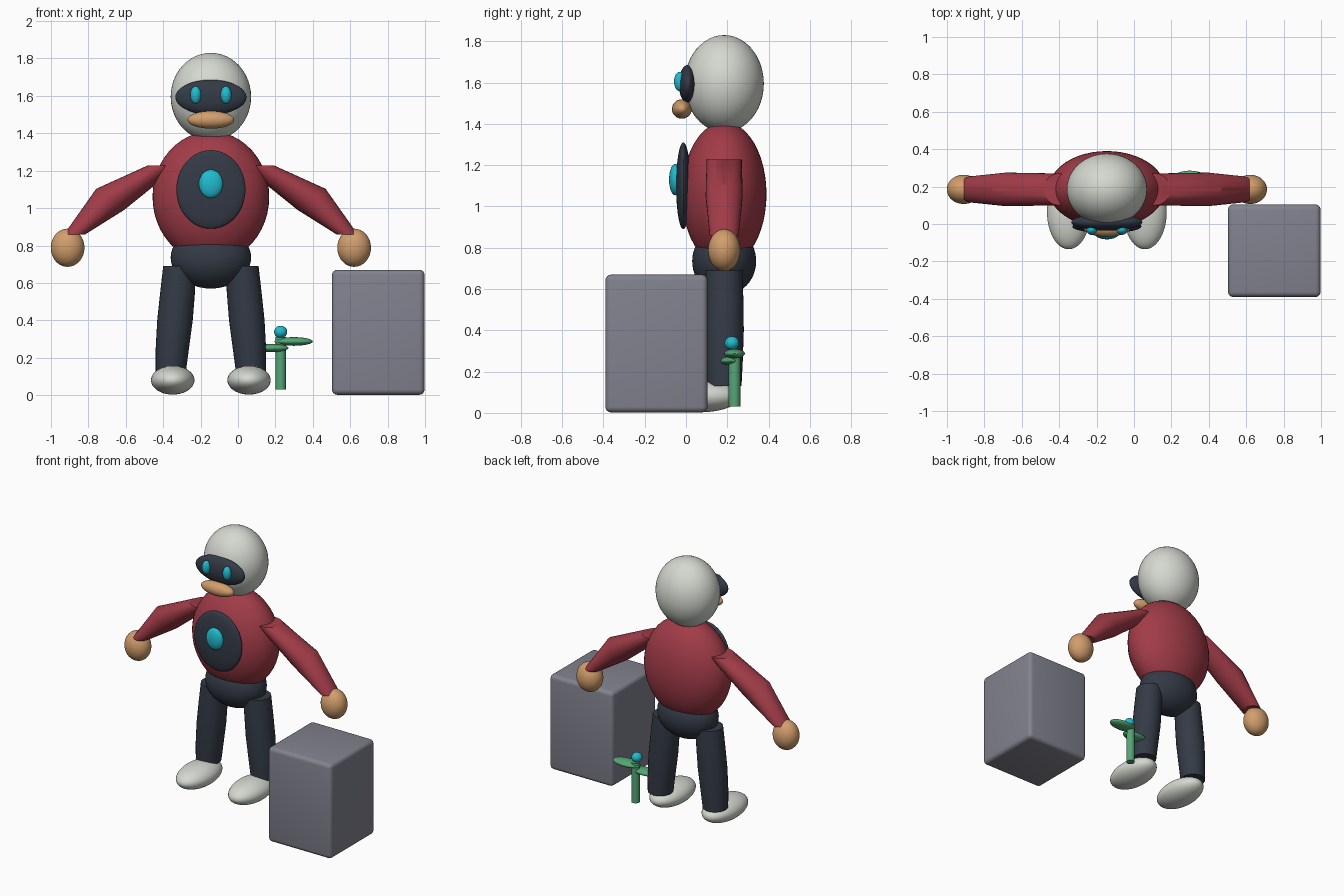
import bpy, bmesh
from math import cos, sin, pi, radians
from mathutils import Vector

cube = bpy.data.objects.get("Cube")
if cube:
    bpy.data.objects.remove(cube, do_unlink=True)


def material(name, rgb):
    m = bpy.data.materials.new(name)
    m.use_nodes = True
    m.diffuse_color = (*rgb, 1)
    m.node_tree.nodes["Principled BSDF"].inputs["Base Color"].default_value = (*rgb, 1)
    return m


red = material("jacket red", (0.36, 0.045, 0.065))
pale = material("pale grey", (0.66, 0.69, 0.63))
navy = material("dark navy", (0.034, 0.043, 0.062))
cyan = material("bright cyan", (0.015, 0.5, 0.62))
tan = material("warm tan", (0.64, 0.34, 0.15))
green = material("leaf green", (0.09, 0.38, 0.18))
grey = material("crate grey", (0.22, 0.225, 0.27))

MID_X, MID_Y = -0.145, 0.185   # centre line of the figure


def finish(bm, name, mat, angle=30):
    bmesh.ops.recalc_face_normals(bm, faces=bm.faces)
    mesh = bpy.data.meshes.new(name)
    bm.to_mesh(mesh)
    bm.free()
    mesh.materials.append(mat)
    ob = bpy.data.objects.new(name, mesh)
    bpy.context.collection.objects.link(ob)
    bpy.ops.object.select_all(action="DESELECT")
    ob.select_set(True)
    bpy.context.view_layer.objects.active = ob
    bpy.ops.object.shade_smooth_by_angle(angle=radians(angle))
    return ob


def ellipsoid(name, centre, radii, mat, turn=(0, 0, 0)):
    bm = bmesh.new()
    bmesh.ops.create_uvsphere(bm, u_segments=48, v_segments=24, radius=1)
    bmesh.ops.scale(bm, vec=radii, verts=bm.verts)
    ob = finish(bm, name, mat)
    ob.location, ob.rotation_euler = centre, turn
    return ob


def limb(name, rings, mat, side):
    """Loft of ellipses; ring = (x from centre line, z, x radius, y radius, tilt)."""
    bm = bmesh.new()
    loops = []
    n = 32
    for x, z, rx, ry, tilt in rings:
        loop = []
        for i in range(n):
            a = 2 * pi * i / n
            u = rx * cos(a)
            loop.append(bm.verts.new((MID_X + side * (x + u * cos(tilt)),
                                      MID_Y + ry * sin(a), z + u * sin(tilt))))
        loops.append(loop)
    for a, b in zip(loops, loops[1:]):
        for i in range(n):
            j = (i + 1) % n
            bm.faces.new((a[i], a[j], b[j], b[i]))
    bm.faces.new(loops[0])
    bm.faces.new(loops[-1])
    return finish(bm, name, mat)


# Body and head
ellipsoid("torso", (MID_X, MID_Y, 1.06), (0.312, 0.205, 0.35), red)
ellipsoid("pelvis", (MID_X, MID_Y, 0.735), (0.215, 0.155, 0.165), navy)
ellipsoid("head", (MID_X, MID_Y, 1.595), (0.215, 0.192, 0.235), pale)

# Face and chest details
ellipsoid("visor", (MID_X, 0.01, 1.593), (0.19, 0.045, 0.093), navy)
ellipsoid("mouth_piece", (MID_X, -0.02, 1.472), (0.125, 0.048, 0.047), tan)
ellipsoid("chest_panel", (MID_X, -0.013, 1.1), (0.185, 0.035, 0.21), navy)
ellipsoid("chest_light", (MID_X, -0.052, 1.13), (0.064, 0.03, 0.076), cyan)

# Paired parts
ARM = [(0.255, 1.227, 0.085, 0.085, 0),
       (0.538, 1.047, 0.094, 0.09, 0.64),
       (0.728, 0.86, 0.057, 0.07, 0)]
LEG = [(0.167, 0.69, 0.088, 0.088, 0),
       (0.178, 0.55, 0.093, 0.093, 0),
       (0.192, 0.4, 0.095, 0.095, 0),
       (0.206, 0.25, 0.089, 0.09, 0),
       (0.214, 0.13, 0.081, 0.084, 0)]
for label, side in (("left", 1), ("right", -1)):
    ellipsoid(label + "_eye", (MID_X + side * 0.081, -0.03, 1.605),
              (0.029, 0.028, 0.047), cyan)
    limb(label + "_arm", ARM, red, side)
    ellipsoid(label + "_hand", (MID_X + side * 0.766, MID_Y, 0.788),
              (0.09, 0.078, 0.102), tan)
    limb(label + "_leg", LEG, navy, side)
    ellipsoid(label + "_foot", (MID_X + side * 0.204, 0.065, 0.08),
              (0.116, 0.2, 0.077), pale)

# Crate with rounded edges
bm = bmesh.new()
bmesh.ops.create_cube(bm, size=1)
bmesh.ops.scale(bm, vec=(0.495, 0.495, 0.668), verts=bm.verts)
bmesh.ops.bevel(bm, geom=bm.edges[:], offset=0.028, segments=4, profile=0.5, affect="EDGES")
crate = finish(bm, "crate", grey)
crate.location = (0.75, -0.143, 0.336)

# Small plant
bm = bmesh.new()
bmesh.ops.create_cone(bm, cap_ends=True, segments=24, radius1=0.028, radius2=0.028, depth=0.28)
stem = finish(bm, "plant_stem", green)
stem.location = (0.228, 0.235, 0.17)
ellipsoid("plant_upper_leaf", (0.298, 0.235, 0.287), (0.102, 0.05, 0.023), green)
ellipsoid("plant_lower_leaf", (0.17, 0.215, 0.252), (0.1, 0.048, 0.022), green)
ellipsoid("plant_bud", (0.228, 0.222, 0.338), (0.035, 0.035, 0.033), cyan)
